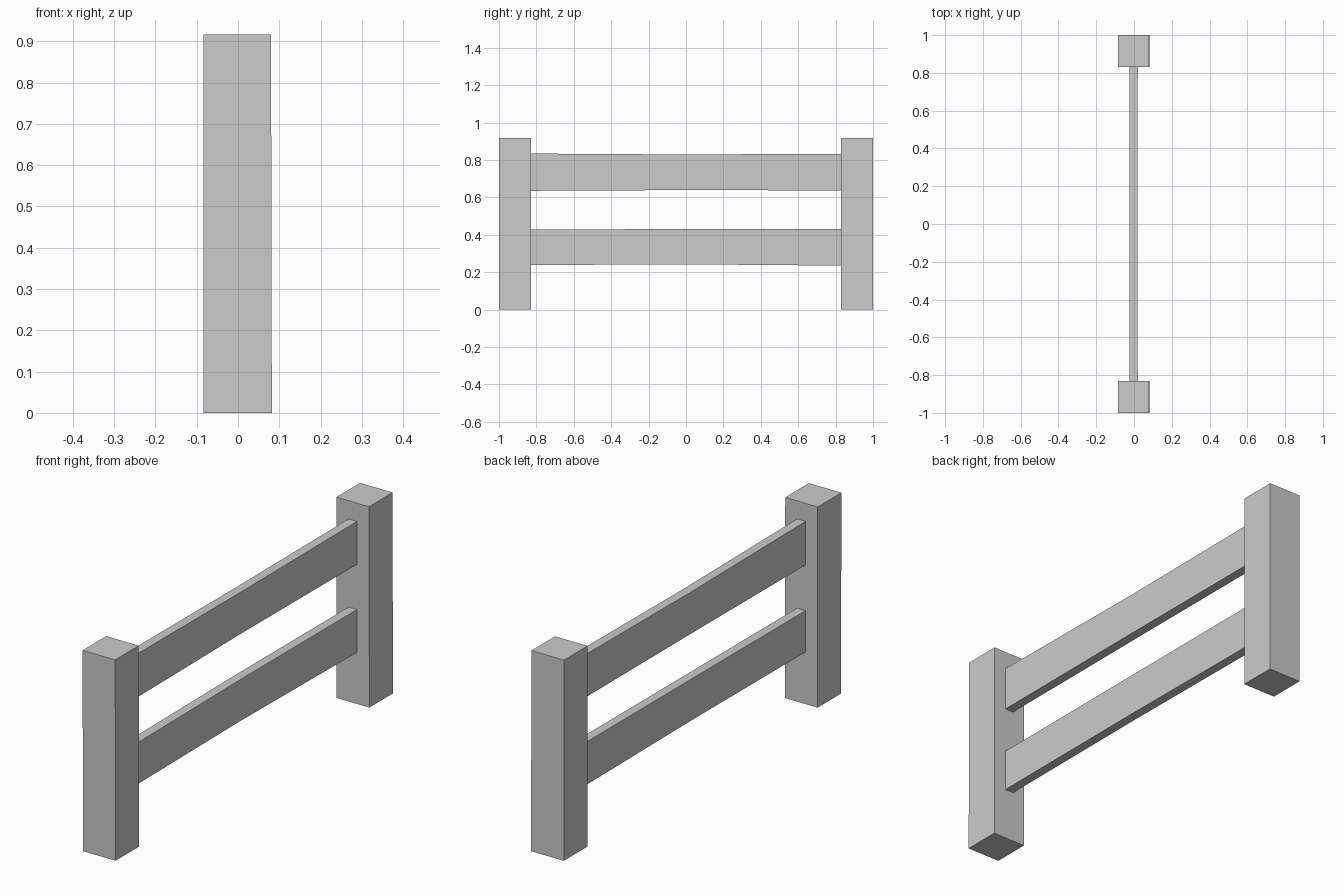
import bpy, bmesh

if "Cube" in bpy.data.objects:
    bpy.data.objects.remove(bpy.data.objects["Cube"])


def loft(name, sections):
    """Join a row of four-cornered sections into a closed, flat-shaded solid."""
    bm = bmesh.new()
    rings = [[bm.verts.new(p) for p in s] for s in sections]
    for a, b in zip(rings, rings[1:]):
        for i in range(4):
            j = (i + 1) % 4
            bm.faces.new((a[i], a[j], b[j], b[i]))
    bm.faces.new(rings[0])
    bm.faces.new(rings[-1])
    bmesh.ops.recalc_face_normals(bm, faces=bm.faces[:])
    mesh = bpy.data.meshes.new(name)
    bm.to_mesh(mesh)
    bm.free()
    obj = bpy.data.objects.new(name, mesh)
    bpy.context.collection.objects.link(obj)
    return obj


def post(name, y0, y1):
    # Square post, very slightly uneven from foot to top
    def level(z, x0, x1):
        return [(x0, y0, z), (x1, y0, z), (x1, y1, z), (x0, y1, z)]
    return loft(name, [level(0, -0.083, 0.082), level(0.916, -0.084, 0.08)])


def rail(name, stations):
    # Plank running along y, slightly hand-cut: (y, bottom, top, x shift)
    return loft(name, [[(-0.023 + s, y, lo), (0.02 + s, y, lo),
                        (0.02 + s, y, hi), (-0.023 + s, y, hi)]
                       for y, lo, hi, s in stations])


# Posts at both ends
post("front_post", -1.0, -0.83)
post("back_post", 0.83, 1.0)

# Two horizontal rails with a gentle kink at the middle
rail("upper_rail", [(-0.832, 0.635, 0.834, 0), (0, 0.639, 0.829, -0.002), (0.832, 0.637, 0.833, 0)])
rail("lower_rail", [(-0.832, 0.238, 0.427, 0), (0, 0.242, 0.431, -0.002), (0.832, 0.235, 0.431, 0)])
